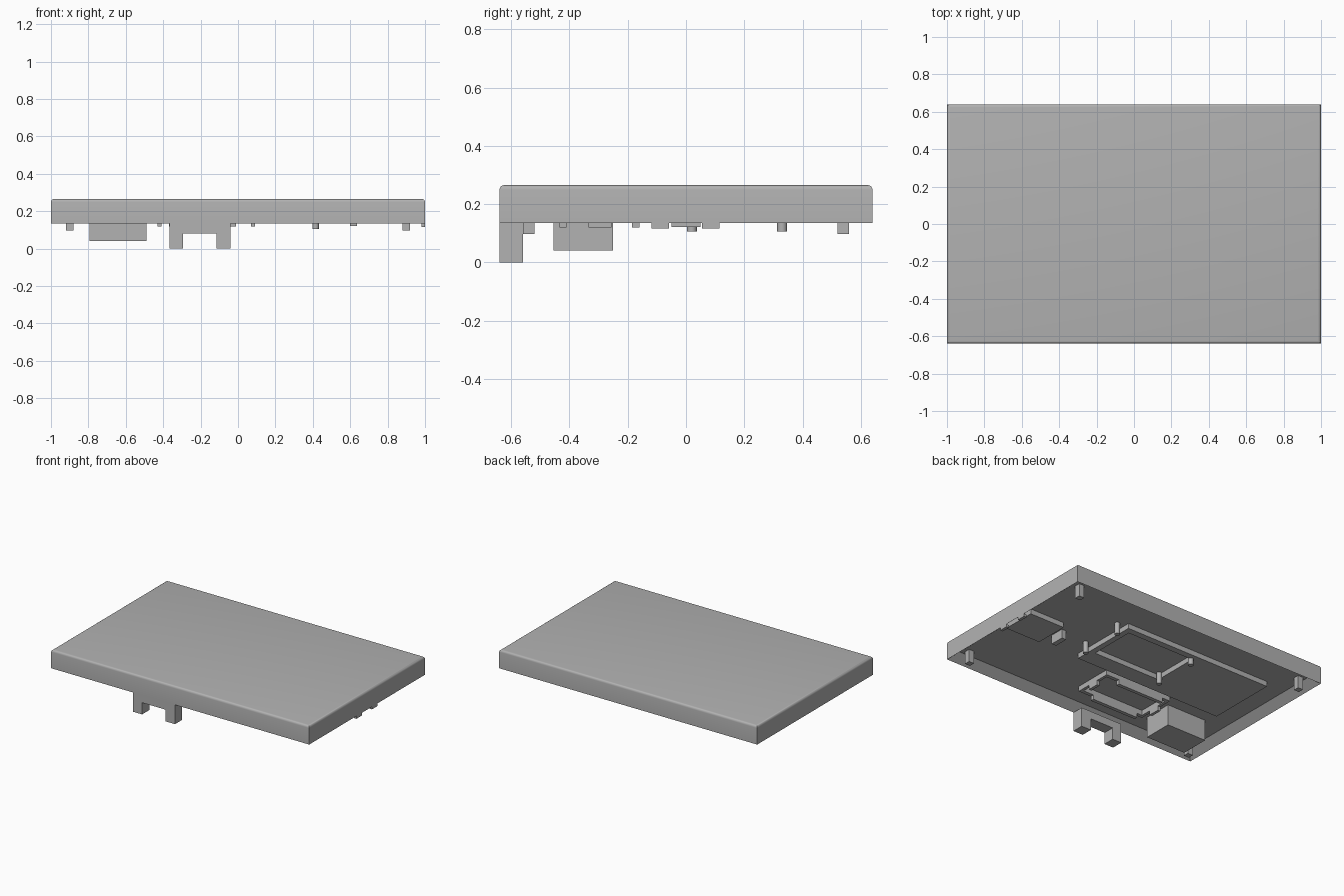
import bpy, bmesh
from mathutils import Matrix, Vector

old = bpy.data.objects.get("Cube")
if old:
    bpy.data.objects.remove(old, do_unlink=True)

grey = bpy.data.materials.new("light grey plastic")
grey.use_nodes = True
grey.diffuse_color = (0.445, 0.445, 0.445, 1)
grey.node_tree.nodes["Principled BSDF"].inputs["Base Color"].default_value = grey.diffuse_color

RIM, FLOOR, TOP = 0.135, 0.185, 0.265   # underside rim, recess floor, top face
ROOT = FLOOR + 0.01                     # inner parts sink slightly into the floor


def finish(name, bm):
    mesh = bpy.data.meshes.new(name)
    bm.to_mesh(mesh)
    bm.free()
    obj = bpy.data.objects.new(name, mesh)
    obj.data.materials.append(grey)
    bpy.context.collection.objects.link(obj)
    return obj


def add_box(bm, x0, x1, y0, y1, z0, z1):
    size = Vector((x1 - x0, y1 - y0, z1 - z0))
    mid = Vector((x0 + x1, y0 + y1, z0 + z1)) / 2
    return bmesh.ops.create_cube(bm, size=1, matrix=Matrix.Translation(mid) @ Matrix.Diagonal(size).to_4x4())


def box(name, *bounds):
    bm = bmesh.new()
    add_box(bm, *bounds)
    return finish(name, bm)


def frame(name, outer, inner, z0, z1):
    """Rectangular ring made of four bars."""
    a0, a1, b0, b1 = outer
    c0, c1, d0, d1 = inner
    bm = bmesh.new()
    for bar in ((a0, c0, b0, b1), (c1, a1, b0, b1), (c0, c1, b0, d0), (c0, c1, d1, b1)):
        add_box(bm, *bar, z0, z1)
    return finish(name, bm)


def smooth(obj):
    bpy.ops.object.select_all(action="DESELECT")
    obj.select_set(True)
    bpy.context.view_layer.objects.active = obj
    bpy.ops.object.shade_smooth_by_angle()


# Case: slab with rounded top edges and a recessed underside
bm = bmesh.new()
add_box(bm, -1, 1, -0.64, 0.64, RIM, TOP)
top_edges = [e for e in bm.edges if all(v.co.z > 0.2 for v in e.verts)]
bmesh.ops.bevel(bm, geom=top_edges, offset=0.016, segments=4, profile=0.5, affect="EDGES")
bm.normal_update()
under = [f for f in bm.faces if f.normal.z < -0.9]
bmesh.ops.inset_region(bm, faces=under, thickness=0.08)
bmesh.ops.translate(bm, verts=under[0].verts[:], vec=(0, 0, FLOOR - RIM))
smooth(finish("case", bm))

# Corner posts in the recess
for i, sx in enumerate((-1, 1)):
    for j, sy in enumerate((-1, 1)):
        x, y = sx * 0.9, sy * 0.54
        box(f"corner_post_{i}{j}", x - 0.02, x + 0.02, y - 0.02, y + 0.02, 0.097, ROOT)

# Front bracket: two legs joined by a bridge
Y0, Y1 = -0.64, -0.56
box("bracket_bridge", -0.295, -0.115, Y0, Y1, 0.082, RIM)
box("bracket_leg_right", -0.365, -0.295, Y0, Y1, 0, RIM)
box("bracket_leg_left", -0.115, -0.04, Y0, Y1, 0, RIM)

# Large block
box("large_block", -0.795, -0.49, -0.455, -0.25, 0.04, ROOT)

# Wide raised board with an open pocket
frame("wide_board", (-0.78, 0.36, -0.12, 0.375), (-0.2, 0.32, 0.0, 0.33), 0.15, ROOT)

# Round pegs
for i, x in enumerate((-0.19, 0.415)):
    for j, y in enumerate((0.02, 0.33)):
        bm = bmesh.new()
        bmesh.ops.create_cone(bm, cap_ends=True, segments=24, radius1=0.017, radius2=0.017,
                              depth=ROOT - 0.105,
                              matrix=Matrix.Translation((x, y, (ROOT + 0.105) / 2)))
        smooth(finish(f"peg_{i}{j}", bm))

# Holder: low ring with a taller tab on each side
frame("holder_ring", (-0.43, 0.09, -0.435, -0.16), (-0.41, 0.07, -0.41, -0.185), 0.15, ROOT)
for name, x0 in (("holder_tab_right", -0.43), ("holder_tab_left", 0.07)):
    box(name, x0, x0 + 0.02, -0.335, -0.255, 0.119, ROOT)
for name, y0 in (("holder_tab_front", -0.435), ("holder_tab_back", -0.185)):
    box(name, -0.37, -0.01, y0, y0 + 0.025, 0.119, ROOT)

# Small side board with its stop block and edge tabs
box("side_board", 0.68, 0.95, -0.12, 0.12, 0.15, ROOT)
box("stop_block", 0.6, 0.635, -0.05, 0.05, 0.122, ROOT)
for name, y in (("edge_tab_front", -0.088), ("edge_tab_back", 0.085)):
    box(name, 0.98, 1.0, y - 0.03, y + 0.03, 0.116, RIM)
